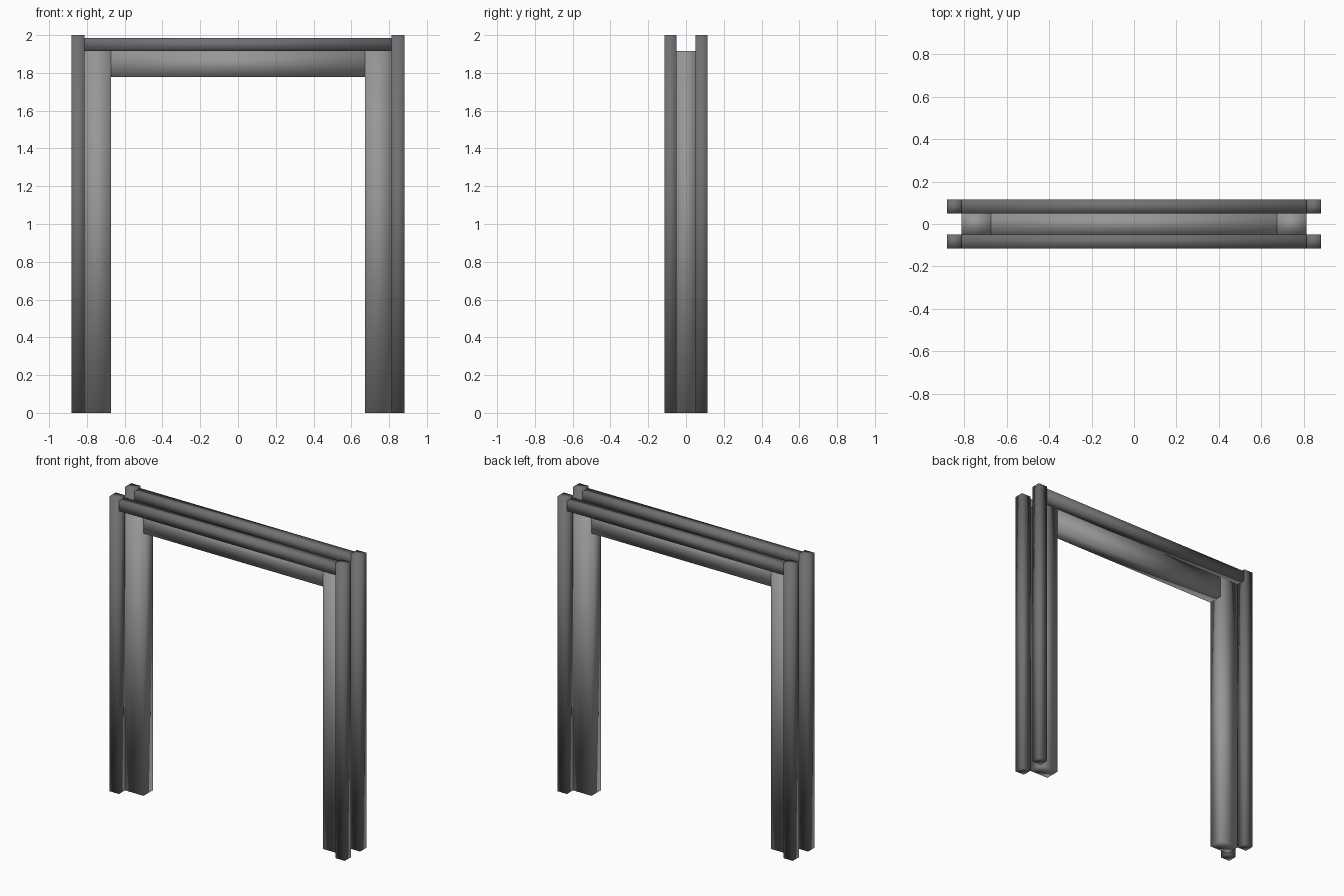
import bpy

if "Cube" in bpy.data.objects:
    bpy.data.objects.remove(bpy.data.objects["Cube"])


def material(name, rgb):
    m = bpy.data.materials.new(name)
    m.diffuse_color = (*rgb, 1)
    m.use_nodes = True
    m.node_tree.nodes["Principled BSDF"].inputs["Base Color"].default_value = m.diffuse_color
    return m


FRAME = material("frame_grey", (0.31, 0.31, 0.31))
CASING = material("casing_dark_grey", (0.165, 0.165, 0.175))


def box(name, x, y, z, mat):
    """Smooth-shaded beam spanning the given (min, max) ranges."""
    bpy.ops.mesh.primitive_cube_add(size=1, location=[sum(r) / 2 for r in (x, y, z)])
    ob = bpy.context.object
    ob.name = name
    ob.scale = [r[1] - r[0] for r in (x, y, z)]
    bpy.ops.object.transform_apply(location=False, rotation=False, scale=True)
    bpy.ops.object.shade_smooth()
    ob.data.materials.append(mat)
    return ob


def span(sign, a, b):
    return tuple(sorted((sign * a, sign * b)))


IN, MID, OUT = 0.673, 0.812, 0.881     # half widths: opening, frame, casing
DEPTH, FACE = 0.05, 0.115              # half depths: frame, casing
HEAD_LOW, HEAD_TOP = 1.778, 1.917

# Inner frame: two jambs and the lintel between them
for sx, side in ((-1, "left"), (1, "right")):
    box(f"{side}_jamb", span(sx, IN, MID), (-DEPTH, DEPTH), (0, HEAD_TOP), FRAME)
box("lintel", (-IN, IN), (-DEPTH, DEPTH), (HEAD_LOW, HEAD_TOP), FRAME)

# Casing on the front and back faces: two uprights and a head rail each
for sy, face in ((-1, "front"), (1, "back")):
    y = span(sy, DEPTH, FACE)
    for sx, side in ((-1, "left"), (1, "right")):
        box(f"{face}_{side}_casing", span(sx, MID, OUT), y, (0, 2), CASING)
    box(f"{face}_head_casing", (-MID, MID), y, (HEAD_TOP, 1.985), CASING)
